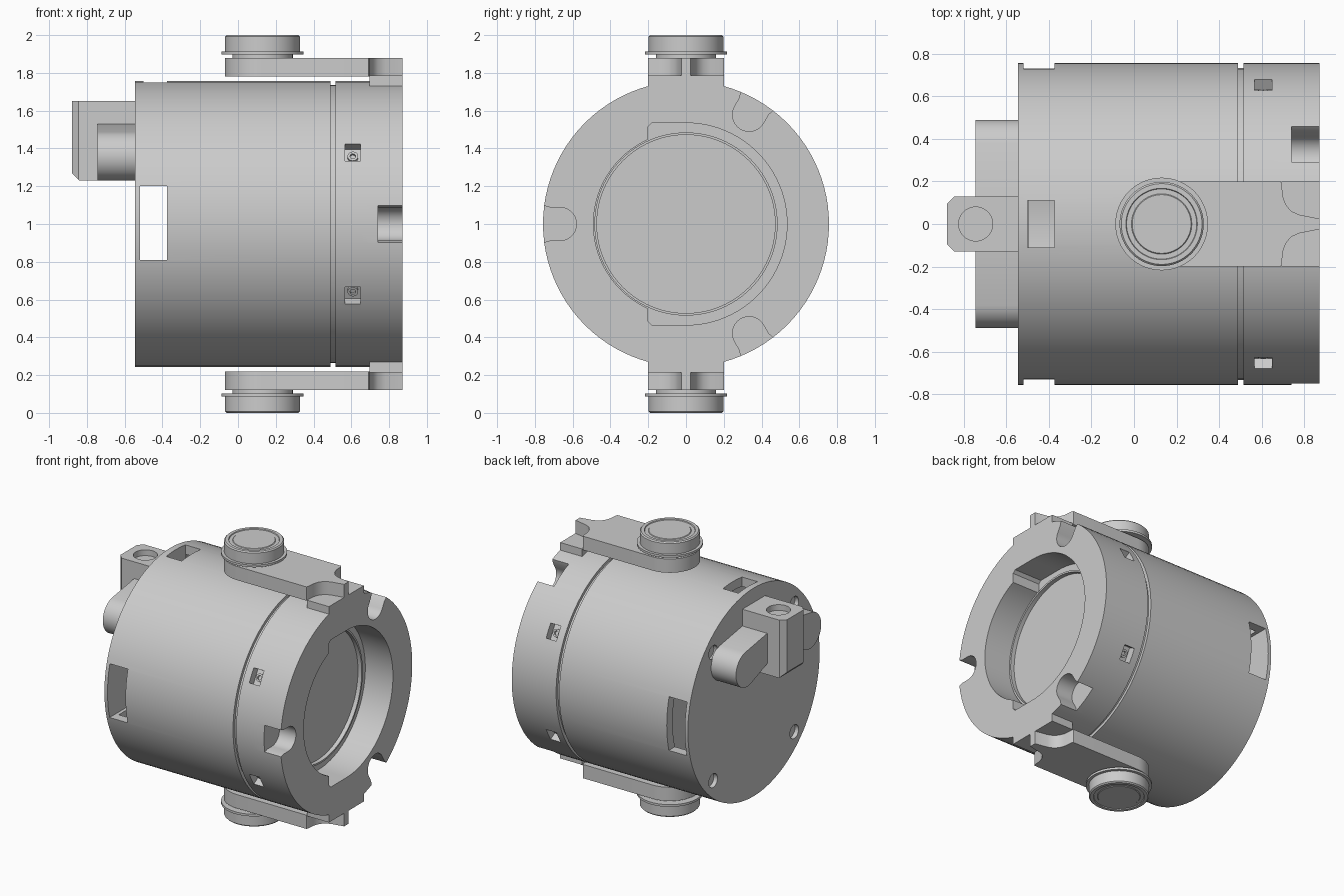
import bpy, bmesh, math
from math import sin, cos, pi, radians
from mathutils import Matrix

if "Cube" in bpy.data.objects:
    bpy.data.objects.remove(bpy.data.objects["Cube"])

CENTRE = (0, 0, 1)  # every part is modelled around the housing axis


def finish(name, bm):
    bmesh.ops.recalc_face_normals(bm, faces=bm.faces)
    me = bpy.data.meshes.new(name)
    bm.to_mesh(me)
    bm.free()
    ob = bpy.data.objects.new(name, me)
    ob.location = CENTRE
    bpy.context.collection.objects.link(ob)
    return ob


def prism(name, pts, axis, a, b):
    """Extrude an outline: axis x takes (y, z) points, axis z takes (x, y)."""
    bm = bmesh.new()
    at = (lambda p, h: (h, p[0], p[1])) if axis == 'x' else (lambda p, h: (p[0], p[1], h))
    face = bm.faces.new([bm.verts.new(at(p, a)) for p in pts])
    out = bmesh.ops.extrude_face_region(bm, geom=[face])
    shift = at((0, 0), b - a)
    bmesh.ops.translate(bm, vec=shift, verts=[v for v in out['geom'] if isinstance(v, bmesh.types.BMVert)])
    return finish(name, bm)


def lathe(name, prof, axis='x', origin=(0, 0), n=96):
    """Revolve (height, radius) points; both ends are capped."""
    bm = bmesh.new()
    rings = []
    for h, r in prof:
        ring = []
        for i in range(n):
            c, s = r * cos(2 * pi * i / n), r * sin(2 * pi * i / n)
            p = (h, c + origin[0], s + origin[1]) if axis == 'x' else (c + origin[0], s + origin[1], h)
            ring.append(bm.verts.new(p))
        rings.append(ring)
    for r0, r1 in zip(rings, rings[1:]):
        for i in range(n):
            j = (i + 1) % n
            bm.faces.new((r0[i], r0[j], r1[j], r1[i]))
    bm.faces.new(rings[0])
    bm.faces.new(rings[-1])
    return finish(name, bm)


def box(name, x, y, z):
    return prism(name, [(x[0], y[0]), (x[1], y[0]), (x[1], y[1]), (x[0], y[1])], 'z', *z)


def arc(cx, cy, r, a0, a1, n):
    return [(cx + r * cos(radians(a0 + (a1 - a0) * i / n)),
             cy + r * sin(radians(a0 + (a1 - a0) * i / n))) for i in range(n + 1)]


def turn(ob, deg):
    ob.data.transform(Matrix.Rotation(radians(deg), 4, 'X'))
    return ob


def boolean(ob, tools, op='DIFFERENCE'):
    bpy.context.view_layer.objects.active = ob
    for t in tools:
        m = ob.modifiers.new('bool', 'BOOLEAN')
        m.operation, m.solver, m.object = op, 'EXACT', t
        bpy.ops.object.modifier_apply(modifier=m.name)
        bpy.data.objects.remove(t)


def mirror_down(ob):
    ob.modifiers.new('mirror', 'MIRROR').use_axis = (False, False, True)


R = 0.757

# Main housing with seam groove and recessed window disc
body = lathe('housing', [(-0.545, R), (0.49, R), (0.49, 0.735), (0.515, 0.735), (0.515, R), (0.65, R),
                         (0.65, 0.485), (0.665, 0.485), (0.665, 0.472), (0.635, 0.472)])
cuts = [lathe('chamber', [(-0.495, 0.69), (-0.30, 0.69)]),
        box('side_windows', (-0.52, -0.375), (-1, 1), (-0.19, 0.2)),
        box('top_window', (-0.50, -0.375), (-0.11, 0.11), (0.5, 1))]
# Bolt holes in the rear face
for y in (-0.466, 0.466):
    for z in (-0.466, 0.466):
        cuts.append(lathe('bolt_hole', [(-0.6, 0.05), (-0.515, 0.05)], origin=(y, z), n=24))
# Set-screw pockets near the front flange
for a in (30, 150, 210, 330):
    cuts.append(turn(box('pocket', (0.567, 0.649), (0.70, 0.8), (-0.052, 0.052)), a))
boolean(body, cuts)

# Set screws at the bottom of the pockets
for k, a in enumerate((30, 150, 210, 330)):
    s = lathe('set_screw_%d' % k, [(0.69, 0.028), (0.718, 0.028), (0.718, 0.015), (0.703, 0.015)],
              'z', (0.608, 0), 20)
    turn(s, a - 90)

# Front flange with bayonet-shaped opening and three slots
flange = lathe('front_flange', [(0.65, R), (0.872, R)])
opening = (arc(0, 0, 0.535, -90, 90, 48) + [(-0.18, 0.535), (-0.2, 0.515)]
           + arc(0, 0, 0.49, 114.1, 245.9, 36) + [(-0.2, -0.515), (-0.18, -0.535)])
slot = arc(0.668, 0, 0.088, 90, 270, 20) + [(0.72, -0.088), (0.76, -0.1), (0.9, -0.1),
                                            (0.9, 0.1), (0.76, 0.1), (0.72, 0.088)]
boolean(flange, [prism('opening', opening, 'x', 0.6, 0.9)]
        + [turn(prism('slot', slot, 'x', 0.74, 0.9), a) for a in (60, 180, 300)])

# Trunnion arms: plate narrowing to a fin, on a pad that joins the flange
fin = [(0.695, 0.19), (0.70, 0.13), (0.715, 0.09), (0.74, 0.06), (0.78, 0.043), (0.872, 0.025)]
outline = arc(0.13, 0, 0.2, 90, 270, 32) + [(0.69, -0.2)] + [(x, -y) for x, y in fin] + fin[::-1] + [(0.69, 0.2)]
mirror_down(prism('trunnion_arm', outline, 'z', 0.78, 0.88))
mirror_down(box('arm_pad', (0.695, 0.872), (-0.2, 0.2), (0.68, 0.785)))

# Pivot knobs on the arms
mirror_down(lathe('pivot_knob', [(0.87, 0.16), (0.898, 0.16), (0.898, 0.218), (0.914, 0.218), (0.914, 0.198),
                                 (0.992, 0.198), (1.0, 0.19), (1.0, 0.168), (0.994, 0.165), (0.994, 0.142),
                                 (0.998, 0.138)], 'z', (0.13, 0), 64))

# Rear connector: arched bar with rounded ends
bar = (arc(0.36, 0.36, 0.13, -110, 80, 20) + [(0.13, 0.53), (-0.13, 0.53)]
       + arc(-0.36, 0.36, 0.13, 100, 290, 20) + [(-0.13, 0.31), (0.13, 0.31)])
prism('connector_bar', bar, 'x', -0.745, -0.54)

# Rear connector: chamfered block with a vertical socket
block = prism('connector_block', [(-0.88, -0.095), (-0.845, -0.13), (-0.54, -0.13), (-0.54, 0.13),
                                  (-0.845, 0.13), (-0.88, 0.095)], 'z', 0.23, 0.652)
wedge = box('wedge', (-0.05, 0.05), (-0.3, 0.3), (-0.0283, 0.0283))
wedge.data.transform(Matrix.Translation((-0.88, 0, 0.23)) @ Matrix.Rotation(radians(45), 4, 'Y'))
boolean(block, [wedge, lathe('socket', [(0.61, 0.08), (0.7, 0.08)], 'z', (-0.745, 0), 40)])

# Smooth shading with crisp edges
bpy.ops.object.select_all(action='DESELECT')
for ob in bpy.context.collection.objects:
    ob.select_set(True)
bpy.context.view_layer.objects.active = body
bpy.ops.object.shade_smooth_by_angle(angle=radians(30))
